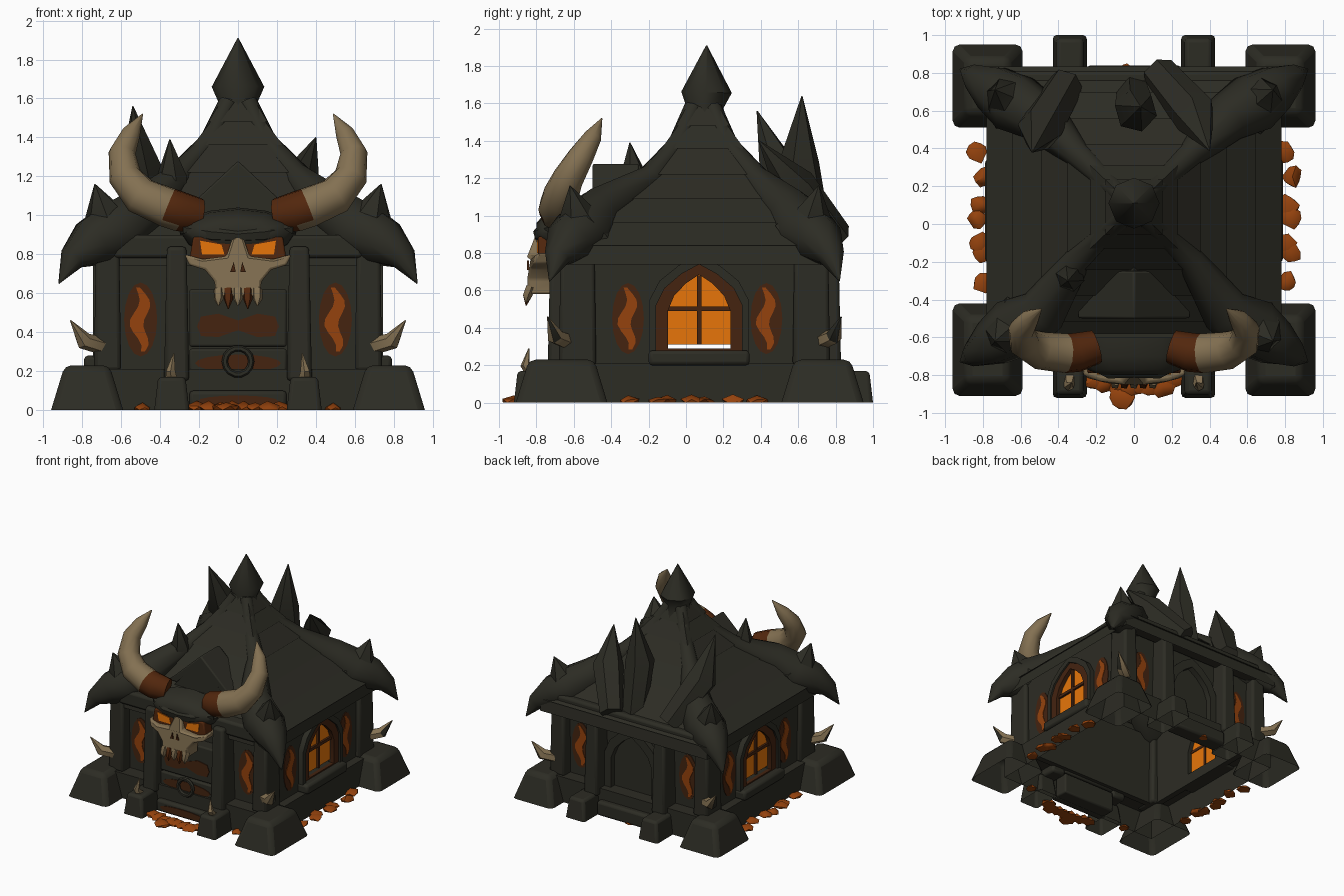
import bpy, bmesh, math, random
from math import sin, cos, pi
from mathutils import Matrix, Vector

random.seed(4)
if "Cube" in bpy.data.objects:
    bpy.data.objects.remove(bpy.data.objects["Cube"])


def material(name, rgb):
    m = bpy.data.materials.new(name)
    m.use_nodes = True
    m.diffuse_color = (*rgb, 1)
    m.node_tree.nodes["Principled BSDF"].inputs["Base Color"].default_value = (*rgb, 1)
    return m


STONE = material("dark stone", (.0255, .025, .0175))
BONE = material("bone", (.23, .165, .085))
RUST = material("rust", (.085, .02, .004))
SCORCH = material("scorched stone", (.058, .017, .005))
EMBER = material("ember", (.3, .055, .004))
GLASS = material("glowing glass", (.85, .19, .003))
parts = []


def finish(name, bm, mat, bevel=0):
    bmesh.ops.recalc_face_normals(bm, faces=bm.faces)
    me = bpy.data.meshes.new(name)
    bm.to_mesh(me)
    bm.free()
    ob = bpy.data.objects.new(name, me)
    bpy.context.collection.objects.link(ob)
    me.materials.append(mat)
    if bevel:
        mod = ob.modifiers.new("soft edges", "BEVEL")
        mod.width, mod.segments = bevel, 2
    parts.append(ob)
    return ob


def loft(name, rings, mat, bevel=0, floor=True, top=True):
    """Skin a list of equal-length point rings and cap the ends."""
    bm = bmesh.new()
    rows = [[bm.verts.new(p) for p in r] for r in rings]
    n = len(rows[0])
    for a, b in zip(rows, rows[1:]):
        for i in range(n):
            bm.faces.new((a[i], a[(i + 1) % n], b[(i + 1) % n], b[i]))
    if floor:
        bm.faces.new(rows[0])
    if top:
        bm.faces.new(rows[-1])
    return finish(name, bm, mat, bevel)


def rect(x0, x1, y0, y1, z):
    return [(x0, y0, z), (x1, y0, z), (x1, y1, z), (x0, y1, z)]


def block(name, x, y, z, taper=0, bevel=.02, mat=STONE, floor=True):
    x, y = sorted(x), sorted(y)
    rings = [rect(*x, *y, z[0]), rect(x[0] + taper, x[1] - taper, y[0] + taper, y[1] - taper, z[1])]
    return loft(name, rings, mat, bevel, floor)


def tube(name, path, radii, mat=STONE, n=8):
    """Tapering tube along a path, with a frame carried along it."""
    pts = [Vector(p) for p in path]
    tangents = [(pts[min(i + 1, len(pts) - 1)] - pts[max(i - 1, 0)]).normalized() for i in range(len(pts))]
    side = tangents[0].orthogonal().normalized()
    rings = []
    for p, t, r in zip(pts, tangents, radii):
        side = (side - t * side.dot(t)).normalized()
        other = t.cross(side)
        rings.append([p + r * (side * cos(2 * pi * k / n) + other * sin(2 * pi * k / n)) for k in range(n)])
    return loft(name, rings, mat)


def facing(angle, x, y, z=0):
    """Frame whose local x, y, z are across, up and outward on a wall."""
    return Matrix.Translation((x, y, z)) @ Matrix.Rotation(angle, 4, 'Z') @ Matrix.Rotation(pi / 2, 4, 'X')


def prism(name, outline, frame, depth, mat, bevel=0):
    return loft(name, [[frame @ Vector((u, v, w)) for u, v in outline] for w in (0, depth)], mat, bevel)


def frame_ring(name, outer, inner, frame, depth, mat):
    """Hollow prism between two outlines."""
    bm = bmesh.new()
    rows = [[bm.verts.new(frame @ Vector((u, v, w))) for u, v in o]
            for o, w in ((outer, 0), (outer, depth), (inner, depth), (inner, 0))]
    n = len(outer)
    for k in range(4):
        a, b = rows[k], rows[(k + 1) % 4]
        for i in range(n):
            bm.faces.new((a[i], a[(i + 1) % n], b[(i + 1) % n], b[i]))
    return finish(name, bm, mat)


def flat_rect(x, y0, y1):
    return [(-x, y0), (x, y0), (x, y1), (-x, y1)]


def arch(w, z0, z1, z2):
    """Pointed arch outline: half width, foot, spring and peak."""
    h = z2 - z1
    side = [(w, z0), (w, z1), (w * .8, z1 + h * .42), (w * .42, z1 + h * .76)]
    return side + [(0, z2)] + [(-u, v) for u, v in side[::-1]]


def ellipse(a, b, u=0, v=0):
    return [(u + a * cos(k * pi / 8), v + b * sin(k * pi / 8)) for k in range(16)]


def glow_mark(name, frame):
    wave = [(.022 * sin(k * .95 + .6), -.165 + .033 * k) for k in range(11)]
    width = [.01 + .026 * sin(pi * k / 10) for k in range(11)]
    edge = [(u + w, v) for (u, v), w in zip(wave, width)] + [(u - w, v) for (u, v), w in zip(wave, width)][::-1]
    prism(name + "_halo", ellipse(.085, .19), frame, .005, SCORCH)
    prism(name + "_streak", edge, frame, .009, EMBER)


# Hollow walls and plinth, with window openings cut through
loft("plinth", [rect(-.77, .77, -.7, .79, 0), rect(-.77, .77, -.7, .79, .21), rect(-.68, .68, -.56, .66, .21)],
     STONE, 0, False, False)
walls = frame_ring("walls", flat_rect(.7, -.58, .68), flat_rect(.65, -.53, .63),
                   Matrix.Translation((0, 0, .2)), .62, STONE)
cutter = prism("window_cutter", arch(.17, .29, .49, .69), facing(pi / 2, -1, .07), 2, STONE)
cutter.hide_render = True
cutter.hide_set(True)
parts.remove(cutter)
cut = walls.modifiers.new("window openings", "BOOLEAN")
cut.object, cut.operation = cutter, "DIFFERENCE"

# Side windows and glow marks
for s in (-1, 1):
    f = facing(s * pi / 2, s * .7, .07)
    frame_ring("window_surround", arch(.23, .25, .52, .74), arch(.167, .29, .49, .685), f, .03, SCORCH)
    frame_ring("window_hood", arch(.265, .25, .55, .79), arch(.23, .25, .52, .74), f, .045, STONE)
    prism("window_glass", arch(.174, .312, .49, .7), facing(s * pi / 2, s * .685, .07), .008, GLASS)
    block("window_mullion", (s * .68, s * .71), (.058, .082), (.31, .68), 0, 0, SCORCH)
    block("window_transom", (s * .68, s * .71), (-.1, .24), (.49, .515), 0, 0, SCORCH)
    block("window_sill", (s * .68, s * .79), (-.2, .34), (.2, .28))
    for y in (-.31, .43):
        glow_mark("side_glow", facing(s * pi / 2, s * .7, y, .45))
    for a, y in ((0, -.58), (pi, .68)):
        glow_mark("end_glow", facing(a, s * .5, y, .465))


def coal(x, y, size):
    bm = bmesh.new()
    bmesh.ops.create_icosphere(bm, subdivisions=1, radius=size)
    for v in bm.verts:
        v.co = Vector((v.co.x, v.co.y, v.co.z * .65)) * random.uniform(.8, 1.2) + Vector((x, y, 0))
        v.co.z = max(0, v.co.z)
    finish("coal", bm, EMBER)


# Glowing coals around the foot of the walls
for s in (-1, 1):
    for y in (-.31, -.15, -.1, .03, .1, .25, .38):
        coal(s * random.uniform(.79, .84), y, .06)
    coal(s * .49, -.71, .05)
for k in range(8):
    coal(-.21 + .06 * k, random.uniform(-.86, -.81), .065)
coal(-.06, -.92, .075)
coal(-.05, .81, .04)

# Corner feet, columns, thorns, roof hips and eave horns
for sx in (-1, 1):
    for sy in (-1, 1):
        d = .09 if sy > 0 else 0
        Y = lambda v: sy * v + d
        foot_y = (.51, .95) if sy > 0 else (-.91, -.42)
        block("corner_foot", (sx * .59, sx * .96), foot_y, (0, .23), .07, .035, STONE, False)
        block("corner_column", (sx * .6, sx * .74), (Y(.48), Y(.68)), (.2, .84), .01)
        # Thorns are bone except on the flank
        thorn = tube("corner_thorn", [(sx * .7, Y(.64), .33), (sx * .79, Y(.7), .355), (sx * .86, Y(.74), .46)],
                     (.045, .045, .003), BONE, 6)
        thorn.data.materials.append(STONE)
        for p in thorn.data.polygons:
            p.material_index = int(p.normal.x * sx > .65)
        c = .09
        tube("roof_hip", [(sx * .05, c + sy * .05, 1.58), (sx * .14, c + sy * .13, 1.38),
                          (sx * .3, c + sy * .28, 1.2), (sx * .48, Y(.46), 1.03), (sx * .63, Y(.55), .91),
                          (sx * .75, Y(.63), .86), (sx * .85, Y(.69), .78), (sx * .92, Y(.73), .65)],
             (.05, .058, .075, .13, .165, .13, .07, .003))
        tube("eave_spike", [(sx * .62, Y(.53), .9), (sx * .695, Y(.59), 1.0), (sx * .735, Y(.62), 1.16)],
             (.16, .105, .003), STONE, 6)
        back = sy > 0
        block("buttress_foot", (sx * .25, sx * .43), (sy * .66, sy * (1 if back else .92)), (0, .17), .02, .02, STONE, False)
        block("buttress", (sx * .25, sx * .38), (Y(.56), Y(.74)), (.15, .84), .015)
    tube("buttress_thorn", [(sx * .34, -.82, .15), (sx * .345, -.86, .2), (sx * .33, -.84, .29)],
         (.035, .025, .003), BONE, 5)

# Stepped, flaring roof shell with pointed finial
tiers = [(.77, .74), (.77, .84), (.63, .96), (.48, 1.09), (.34, 1.22), (.22, 1.36), (.14, 1.48), (.08, 1.6)]
rings = []
for (h0, z0), (h1, z1) in zip(tiers, tiers[1:]):
    for h, z in ((h0 + .012, z0), (h1, z1)):
        rings.append(rect(-h, h, .09 - h * .95, .09 + h * .95, z))
loft("roof", rings, STONE, 0, False)
tube("finial", [(0, .1, 1.48), (0, .1, 1.58), (0, .11, 1.66), (0, .11, 1.91)], (.13, .1, .135, .003), STONE, 8)

# Slabs and spikes leaning on the roof, each from foot to tip
for foot, mid, tip, r in (((0, .69, .88), (.01, .6, 1.28), (.035, .62, 1.64), .115),
                          ((-.36, .74, .9), (-.5, .5, 1.22), (-.54, .38, 1.56), .12),
                          ((.13, .8, .88), (.32, .58, 1.15), (.4, .39, 1.4), .12),
                          ((-.33, -.25, 1.05), (-.34, -.28, 1.2), (-.35, -.3, 1.39), .08)):
    tube("roof_spike", [foot, mid, tip], (r * .8, r, .003), STONE, 6)

# Front gable with raised chevron, and eave beams
prism("front_gable", [(-.27, .95), (.27, .95), (0, 1.24)], facing(0, 0, -.1), .4, STONE)
prism("gable_chevron", [(-.3, 1.0), (-.22, 1.0), (0, 1.2), (.22, 1.0), (.3, 1.0), (0, 1.28)],
      facing(0, 0, -.25), .25, STONE, .01)
for y in (-.62, .75):
    block("eave_beam", (-.64, .64), (y - .06, y + .06), (.78, .9))

# Front door: planks, scorched patches and pull ring
for z0, z1 in ((0, .175), (.185, .315), (.325, .62)):
    block("door_plank", (-.25, .25), (-.68, -.56), (z0, z1), 0, .012)
bow_tie = [(0, .46), (.1, .495), (.19, .48), (.21, .43), (.19, .38), (.1, .375), (0, .41)]
prism("door_scorch_upper", bow_tie + [(-u, v) for u, v in bow_tie[-2:0:-1]], facing(0, 0, -.68), .005, SCORCH)
prism("door_scorch_middle", ellipse(.22, .045, 0, .24), facing(0, 0, -.68), .005, SCORCH)
block("door_sill", (-.25, .25), (-.74, -.66), (0, .1))
prism("door_scorch_lower", ellipse(.21, .03, 0, .045), facing(0, 0, -.74), .005, SCORCH)
bpy.ops.mesh.primitive_torus_add(location=(0, -.7, .25), rotation=(pi / 2, 0, 0), major_radius=.068,
                                 minor_radius=.016, major_segments=14, minor_segments=6)
ring = bpy.context.object
ring.name = "door_ring"
ring.data.materials.append(STONE)
parts.append(ring)

# Back doorway
frame_ring("back_arch", arch(.25, .15, .5, .76), arch(.19, .15, .46, .68), facing(pi, 0, .68), .05, STONE)
block("back_step", (-.25, .25), (.7, .84), (0, .12))

# Skull: dome, brow, face, eyes, teeth
head = [(-.6, .3, .13), (-.7, .29, .12), (-.77, .25, .085), (-.8, .17, .05)]
loft("skull_dome", [[(w * cos(k * pi / 6), y, .91 + h * sin(k * pi / 6)) for k in range(12)] for y, w, h in head], STONE)
prism("eye_socket_band", [(-.25, .77), (.25, .77), (.23, .89), (-.23, .89)], facing(0, 0, -.69), .1, RUST, .01)
half = [(0, .9), (.03, .88), (.06, .79), (.18, .775), (.275, .8), (.25, .745), (.17, .72), (.12, .66), (.115, .58)]
face = prism("skull_face", half + [(-u, v) for u, v in half[:0:-1]], facing(0, 0, -.66), .15, BONE, .012)
for v in face.data.vertices:
    v.co.y -= max(0, min(.06, (.88 - v.co.z) * .5)) - abs(v.co.x) * .2
for s in (-1, 1):
    prism("eye", [(s * .07, .8), (s * .185, .8), (s * .195, .87), (s * .085, .85)], facing(0, 0, -.787), .009, GLASS)
    prism("nostril", [(s * .012, .71), (s * .04, .71), (s * .022, .76)], facing(0, 0, -.84), .009, SCORCH)
    tube("brow_ridge", [(0, -.78, .895), (s * .13, -.78, .905), (s * .27, -.71, .93)], (.035, .04, .03), STONE, 6)
for k in range(5):
    x = -.1 + .05 * k
    tube("tooth", [(x, -.83, .62), (x, -.85, .57), (x, -.855, .535 - .015 * (k % 2))],
         (.028, .025, .003), RUST if k % 2 else BONE, 5)

# Great curved horns, rust-coloured at the root
for s in (-1, 1):
    path = [(.2, -.65, 1.0), (.3, -.68, 1.02), (.36, -.685, 1.04), (.5, -.67, 1.1), (.58, -.63, 1.2),
            (.595, -.56, 1.32), (.55, -.5, 1.42), (.49, -.45, 1.52)]
    horn = tube("great_horn", [(s * x, y, z) for x, y, z in path], (.09, .105, .105, .1, .085, .07, .05, .003), BONE, 10)
    horn.data.materials.append(RUST)
    for p in horn.data.polygons:
        p.material_index = int(abs(p.center.x) < .35)

# Smooth shading with sharp edges kept
bpy.ops.object.select_all(action="DESELECT")
for ob in parts:
    ob.select_set(True)
bpy.context.view_layer.objects.active = parts[0]
bpy.ops.object.shade_smooth_by_angle(angle=math.radians(48))
